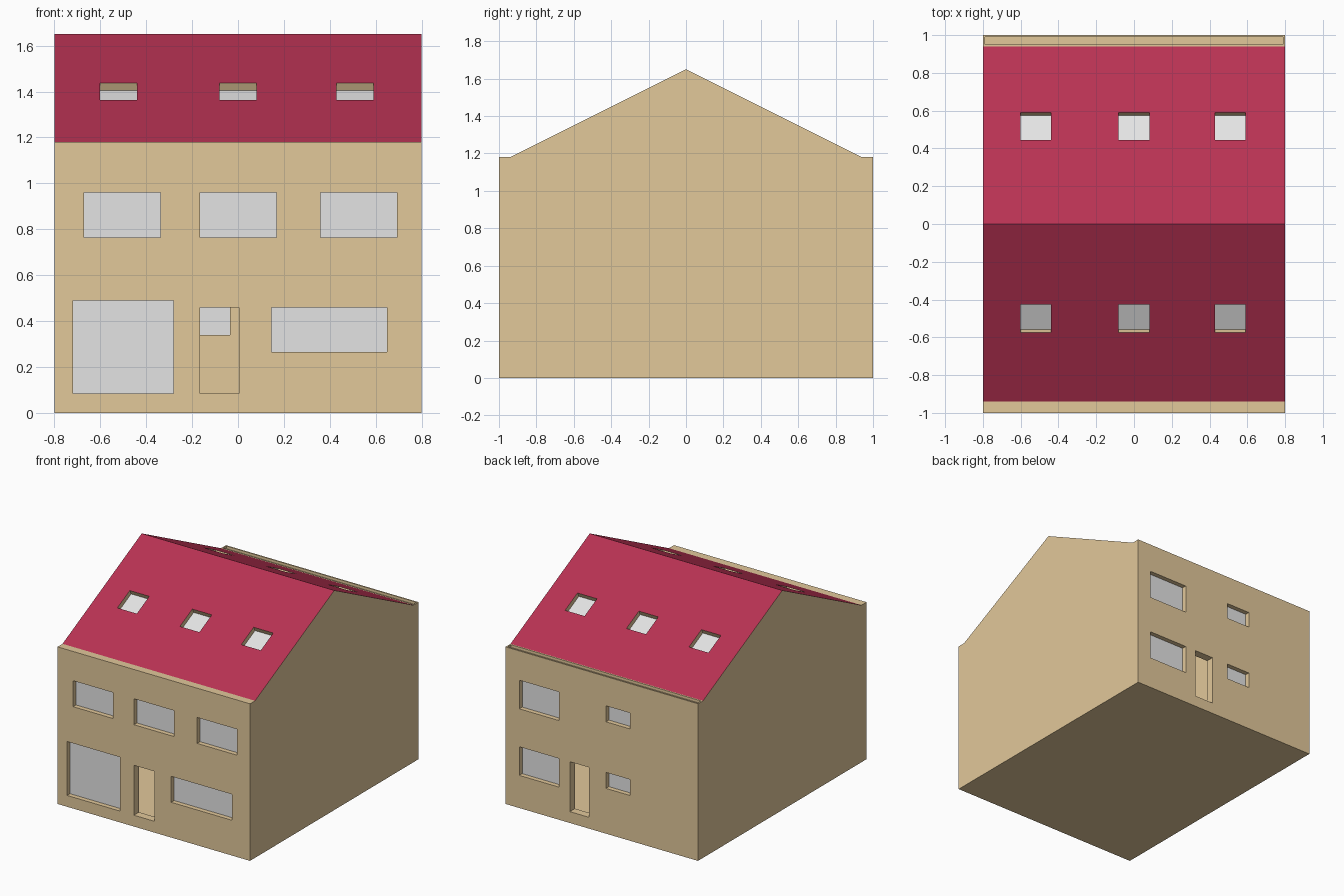
import bpy, bmesh, math
from mathutils import Matrix, Vector

if "Cube" in bpy.data.objects:
    bpy.data.objects.remove(bpy.data.objects["Cube"])


def material(name, rgb):
    m = bpy.data.materials.new(name)
    m.diffuse_color = [((c / 255 + 0.055) / 1.055) ** 2.4 for c in rgb] + [1]
    m.use_nodes = True
    m.node_tree.nodes["Principled BSDF"].inputs["Base Color"].default_value = m.diffuse_color
    return m


TAN = material("tan_wall", (226, 200, 154))
RED = material("red_roof", (184, 50, 83))
GREY = material("pale_grey_glass", (228, 228, 228))


def add_object(name, bm, *mats):
    bmesh.ops.recalc_face_normals(bm, faces=bm.faces)
    me = bpy.data.meshes.new(name)
    bm.to_mesh(me)
    bm.free()
    for m in mats:
        me.materials.append(m)
    ob = bpy.data.objects.new(name, me)
    bpy.context.collection.objects.link(ob)
    return ob


def prism(name, half, half_x):
    """Mirror a half profile (y, z) in y and extrude it along x."""
    pts = half + [(-y, z) for y, z in reversed(half) if y > 0]
    bm = bmesh.new()
    f = bm.faces.new([bm.verts.new((-half_x, y, z)) for y, z in pts])
    ext = bmesh.ops.extrude_face_region(bm, geom=[f])["geom"]
    bmesh.ops.translate(bm, vec=(2 * half_x, 0, 0),
                        verts=[v for v in ext if isinstance(v, bmesh.types.BMVert)])
    return add_object(name, bm, TAN)


def box(bm, frame, size, shift):
    """Box in a local frame: x and y along the surface, z outward."""
    mat = frame @ Matrix.Translation((0, 0, shift)) @ Matrix.Diagonal((*size, 1))
    bmesh.ops.create_cube(bm, size=1, matrix=mat)


def opening(frame, w, h, name=None):
    """Hole through the shell, with a recessed pane when a name is given."""
    box(holes, frame, (w, h, 0.2), 0)
    if name:
        bm = bmesh.new()
        box(bm, frame, (w + 0.006, h + 0.006, 0.009), -0.0395)
        add_object(name, bm, GREY)


def wall_opening(side, x0, x1, z0, z1, name=None):
    frame = Matrix.Translation(((x0 + x1) / 2, side, (z0 + z1) / 2))
    frame = frame @ Matrix.Rotation(-side * math.pi / 2, 4, 'X')
    opening(frame, x1 - x0, z1 - z0, name)


holes = bmesh.new()

# Hollow house shell
house = prism("house_shell", [(1, 0), (1, 1.18), (0.94, 1.18), (0, 1.65)], 0.8)
inner = prism("interior_cutter", [(0.94, 0.04), (0.94, 1.12), (0, 1.59)], 0.75)

# Front windows and doorway
for i, x in enumerate((-0.67, -0.165, 0.36)):
    wall_opening(-1, x, x + 0.332, 0.765, 0.96, f"front_upper_window_{i + 1}")
wall_opening(-1, -0.72, -0.28, 0.085, 0.49, "front_large_window")
wall_opening(-1, 0.145, 0.65, 0.265, 0.46, "front_wide_window")
wall_opening(-1, -0.165, 0.005, 0.085, 0.46)

# Back windows and doorway
for level, z in (("lower", 0.46), ("upper", 0.96)):
    wall_opening(1, 0.355, 0.685, z - 0.215, z, f"back_{level}_window")
    wall_opening(1, -0.235, -0.035, z - 0.12, z, f"back_{level}_small_window")
wall_opening(1, 0.105, 0.265, 0.085, 0.46)

# Skylights on both slopes
pitch = math.atan(0.5)
for side, y, label in ((-1, -0.5, "front"), (1, 0.5175, "back")):
    for i, x in enumerate((-0.52, 0, 0.51)):
        frame = Matrix.Translation((x, y, 1.65 - abs(y) / 2))
        frame = frame @ Matrix.Rotation(-side * pitch, 4, 'X')
        opening(frame, 0.162, 0.165, f"{label}_skylight_{i + 1}")

# Back gutter channel
box(holes, Matrix.Translation((0, 0.97, 1.18)), (1.58, 0.04, 0.04), 0)

# Cut the shell
cutters = [inner, add_object("opening_cutter", holes, TAN)]
bpy.context.view_layer.objects.active = house
for c in cutters:
    c.hide_render = True
    mod = house.modifiers.new("cut", 'BOOLEAN')
    mod.operation, mod.solver, mod.object = 'DIFFERENCE', 'EXACT', c
    bpy.ops.object.modifier_apply(modifier=mod.name)
for c in cutters:
    bpy.data.objects.remove(c)

# Red roof: the outward sloping faces
house.data.materials.clear()
house.data.materials.append(TAN)
house.data.materials.append(RED)
for p in house.data.polygons:
    p.material_index = int(abs(p.normal.z - math.cos(pitch)) < 0.02)
